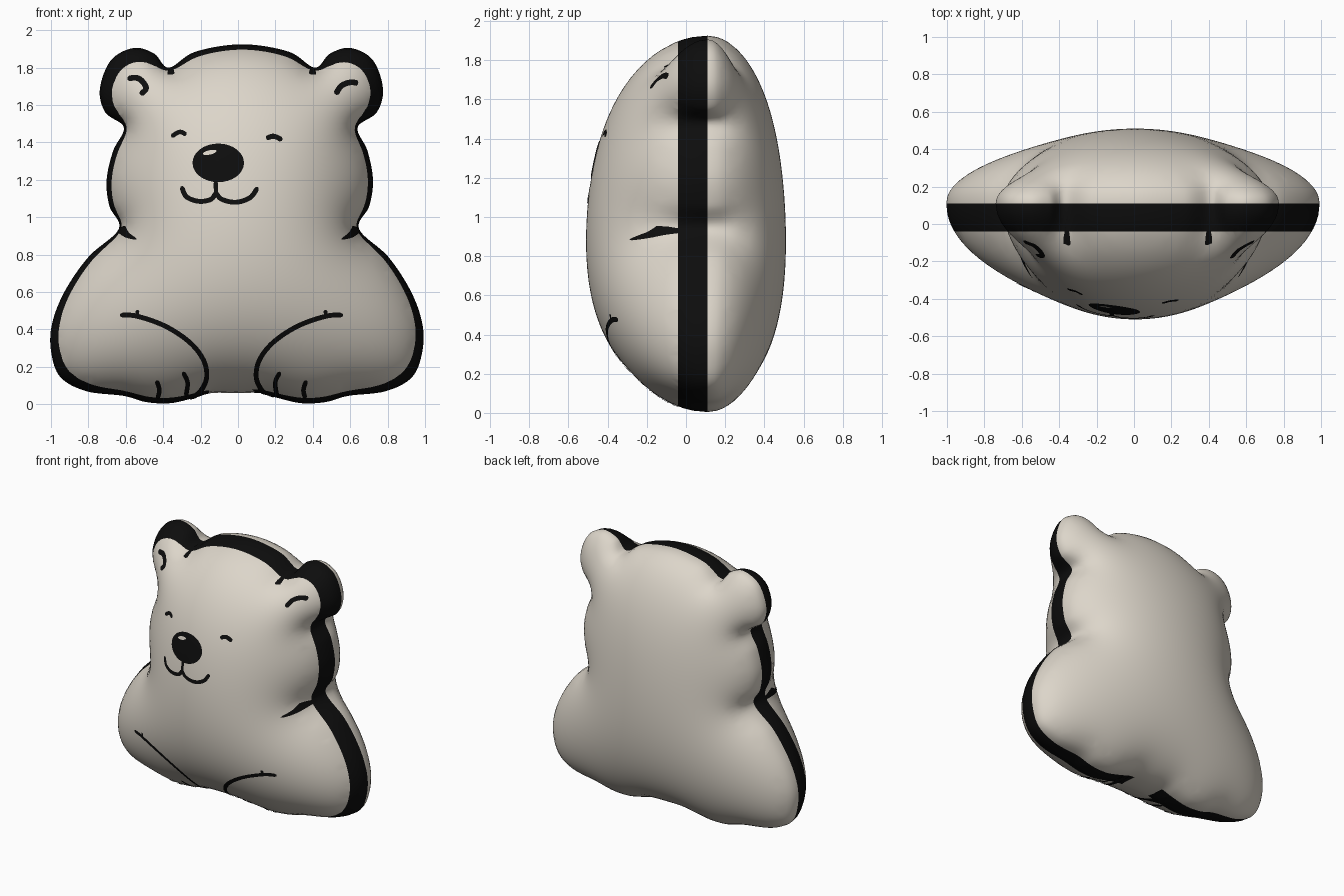
import bpy, bmesh, math
from mathutils import Vector, kdtree
from mathutils.geometry import delaunay_2d_cdt
from mathutils.bvhtree import BVHTree

cube = bpy.data.objects.get("Cube")
if cube:
    bpy.data.objects.remove(cube, do_unlink=True)

SEAM_Y, FRONT, BACK = 0.11, 0.62, 0.40
BAND_Y = -0.04
STEP = 0.034
PAW_AXIS = -0.035


def material(name, color):
    m = bpy.data.materials.new(name)
    m.use_nodes = True
    m.diffuse_color = (*color, 1)
    bsdf = m.node_tree.nodes["Principled BSDF"]
    bsdf.inputs["Base Color"].default_value = (*color, 1)
    bsdf.inputs["Roughness"].default_value = 0.8
    return m


cream = material("cream fabric", (0.72, 0.67, 0.59))
black = material("black print", (0.004, 0.004, 0.004))


def add_object(name, bm, *mats):
    mesh = bpy.data.meshes.new(name)
    for f in bm.faces:
        f.smooth = True
    bm.to_mesh(mesh)
    bm.free()
    for m in mats:
        mesh.materials.append(m)
    ob = bpy.data.objects.new(name, mesh)
    bpy.context.collection.objects.link(ob)
    return ob


def spline(points, steps, closed=False):
    """Catmull-Rom curve through 2D points."""
    p = [Vector(q) for q in points]
    n = len(p)
    get = (lambda i: p[i % n]) if closed else (lambda i: p[min(max(i, 0), n - 1)])
    out = []
    for i in range(n if closed else n - 1):
        a, b, c, d = (get(i + k) for k in (-1, 0, 1, 2))
        for s in range(steps):
            t = s / steps
            out.append(0.5 * (2 * b + (c - a) * t + (2 * a - 5 * b + 4 * c - d) * t * t
                              + (3 * b - a - 3 * c + d) * t ** 3))
    return out if closed else out + [p[-1]]


# Silhouette: half outline from crown to base, mirrored
half = [(0, 1.925), (.25, 1.885), (.39, 1.8), (.47, 1.875), (.58, 1.905), (.7, 1.84),
        (.757, 1.685), (.725, 1.56), (.625, 1.48), (.68, 1.355), (.712, 1.2), (.695, 1.06),
        (.642, .938), (.8, .79), (.925, .605), (.99, .43), (.992, .28), (.94, .145),
        (.8, .07), (.6, .045), (.48, .012), (.35, .006), (.22, .035), (.13, .06), (0, .06)]
full = half + [(-x, z) for x, z in half[-2:0:-1]]
outline = spline([(x + 0.018 * z - 0.012, z) for x, z in full], 8, closed=True)
count = len(outline)

# Flat pattern: outline, inner rings near the seam, and a triangular lattice
tree = kdtree.KDTree(count)
for i, p in enumerate(outline):
    tree.insert((p.x, p.y, 0), i)
tree.balance()


def gap(p):
    return tree.find((p.x, p.y, 0))[2]


points = list(outline)
for offset in (0.007, 0.018, 0.034):
    for i, p in enumerate(outline):
        t = (outline[(i + 1) % count] - outline[i - 1]).normalized()
        q = p + Vector((t.y, -t.x)) * offset
        if gap(q) > offset * 0.95:
            points.append(q)
for r in range(int(2 / (STEP * 0.866))):
    for c in range(int(2 / STEP) + 1):
        q = Vector((-1 + (c + r % 2 / 2) * STEP, r * STEP * 0.866))
        if gap(q) > 0.05:
            points.append(q)
edges = [(i, (i + 1) % count) for i in range(count)]
flat, _, tris, origin, _, _ = delaunay_2d_cdt(points, edges, [], 1, 1e-6)
rim = {i for i, ids in enumerate(origin) if any(k < count for k in ids)}
tris = [t for t in tris if not all(i in rim for i in t)]

# Inflate: relax a pressurised membrane that is pinned at the seam
weights, load = {}, {}
for t in tris:
    for k in range(3):
        a, b, c = t[k], t[(k + 1) % 3], t[(k + 2) % 3]
        u, v = flat[a] - flat[c], flat[b] - flat[c]
        area2 = abs(u.x * v.y - u.y * v.x) + 1e-9
        w = u.dot(v) / area2 / 2
        for i, j in ((a, b), (b, a)):
            row = weights.setdefault(i, {})
            row[j] = row.get(j, 0) + w
        load[c] = load.get(c, 0) + area2 / 6
rows = []
for i, row in weights.items():
    if i not in rim:
        links = [(j, max(w, 1e-4)) for j, w in row.items()]
        rows.append((i, links, sum(w for _, w in links), load[i]))
phi = [0.0] * len(flat)
for _ in range(220):
    for i, links, total, force in rows:
        s = force
        for j, w in links:
            s += w * phi[j]
        phi[i] += 1.88 * (s / total - phi[i])
top = max(phi)

# Body: deep front shell and shallower back shell joined at the seam
bm = bmesh.new()
front, back = {}, {}
for i in weights:
    x, z = flat[i]
    h = math.sqrt(max(phi[i], 0) / top)
    front[i] = bm.verts.new((x, SEAM_Y - FRONT * h, z))
    back[i] = front[i] if i in rim else bm.verts.new((x, SEAM_Y + BACK * h, z))
for t in tris:
    bm.faces.new([front[i] for i in t])
    bm.faces.new([back[i] for i in reversed(t)])

# Black band along the front of the seam, open between the paws
bmesh.ops.bisect_plane(bm, geom=bm.verts[:] + bm.edges[:] + bm.faces[:], dist=1e-5,
                       plane_co=(0, BAND_Y, 0), plane_no=(0, 1, 0))
for f in bm.faces:
    c = f.calc_center_median()
    between_paws = abs(c.x - PAW_AXIS) < 0.12 and c.z < 0.3
    if BAND_Y < c.y < SEAM_Y and not between_paws:
        f.material_index = 1
bm.normal_update()
surface = BVHTree.FromBMesh(bm)
add_object("plush_body", bm, cream, black)


def on_front(p, lift):
    """Project a 2D point onto the front shell."""
    loc, nor, _, _ = surface.ray_cast(Vector((p.x, -2, p.y)), Vector((0, 1, 0)))
    if loc is None:
        loc, nor, _, _ = surface.find_nearest(Vector((p.x, SEAM_Y, p.y)))
    return loc + nor * lift


def stroke(name, pts, start, end=None):
    """Printed line with rounded ends, following the shell."""
    end = start if end is None else end
    path = spline(pts, 8)
    n = len(path) - 1
    bm = bmesh.new()
    pairs = []
    for i, p in enumerate(path):
        t = (path[min(i + 1, n)] - path[max(i - 1, 0)]).normalized()
        width = (start + (end - start) * i / n) * min(1, 0.4 + 0.3 * min(i, n - i))
        side = Vector((-t.y, t.x)) * width / 2
        pairs.append([bm.verts.new(on_front(p + side * k, 0.004)) for k in (1, 0, -1)])
    for a, b in zip(pairs, pairs[1:]):
        for k in (0, 1):
            bm.faces.new((a[k], a[k + 1], b[k + 1], b[k]))
    add_object(name, bm, black)


def patch(name, center, rx, rz, tilt, lift, mat):
    """Printed oval made of concentric rings."""
    bm = bmesh.new()
    c = Vector(center)
    hub = bm.verts.new(on_front(c, lift))
    last = None
    for r in (0.25, 0.5, 0.75, 1):
        ring = []
        for k in range(32):
            a = math.tau * k / 32
            x, z = rx * r * math.cos(a), rz * r * math.sin(a)
            ring.append(bm.verts.new(on_front(c + Vector((x, z + tilt * x)), lift)))
        for k in range(32):
            m = (k + 1) % 32
            bm.faces.new((last[k], ring[k], ring[m], last[m]) if last else (hub, ring[k], ring[m]))
        last = ring
    add_object(name, bm, mat)


# Face
patch("nose", (-.105, 1.29), .137, .103, 0, .004, black)
patch("nose_highlight", (-.15, 1.345), .036, .012, .2, .007, cream)
stroke("right_eye", [(-.355, 1.43), (-.31, 1.455), (-.275, 1.44)], .024)
stroke("left_eye", [(.15, 1.42), (.19, 1.432), (.235, 1.412)], .027)
stroke("nose_line", [(-.118, 1.2), (-.118, 1.115)], .022)
stroke("mouth_right", [(-.3, 1.165), (-.275, 1.11), (-.21, 1.085), (-.145, 1.095), (-.118, 1.13)], .026)
stroke("mouth_left", [(-.118, 1.13), (-.085, 1.095), (-.01, 1.08), (.065, 1.105), (.105, 1.16)], .026)
stroke("right_ear_fold", [(-.59, 1.74), (-.53, 1.74), (-.49, 1.69), (-.52, 1.655)], .03)
stroke("left_ear_fold", [(.52, 1.655), (.55, 1.7), (.6, 1.72), (.64, 1.715)], .03)

# Arms, toes and creases, mirrored to both sides
arm = [(-.63, .477), (-.54, .472), (-.39, .42), (-.26, .335), (-.185, .24), (-.168, .145),
       (-.205, .07), (-.26, .035)]
toes = {"outer_toe": [(-.435, .13), (-.42, .08), (-.43, .035)],
        "inner_toe": [(-.295, .175), (-.27, .12), (-.28, .045)]}
for side, sign in (("right", 1), ("left", -1)):
    def flip(pts, axis):
        return [(axis + sign * (x - axis), z) for x, z in pts]
    stroke(side + "_arm_line", flip(arm, PAW_AXIS), .026)
    stroke(side + "_arm_crease", flip([(-.535, .505), (-.54, .47)], PAW_AXIS), .02)
    for name, pts in toes.items():
        stroke(side + "_" + name, flip(pts, PAW_AXIS), .024)
    stroke(side + "_neck_crease", flip([(-.625, .942), (-.59, .905), (-.54, .882)], .005), .06, .006)
    stroke(side + "_ear_crease", flip([(-.37, 1.785), (-.34, 1.765)], .02), .06, .01)
